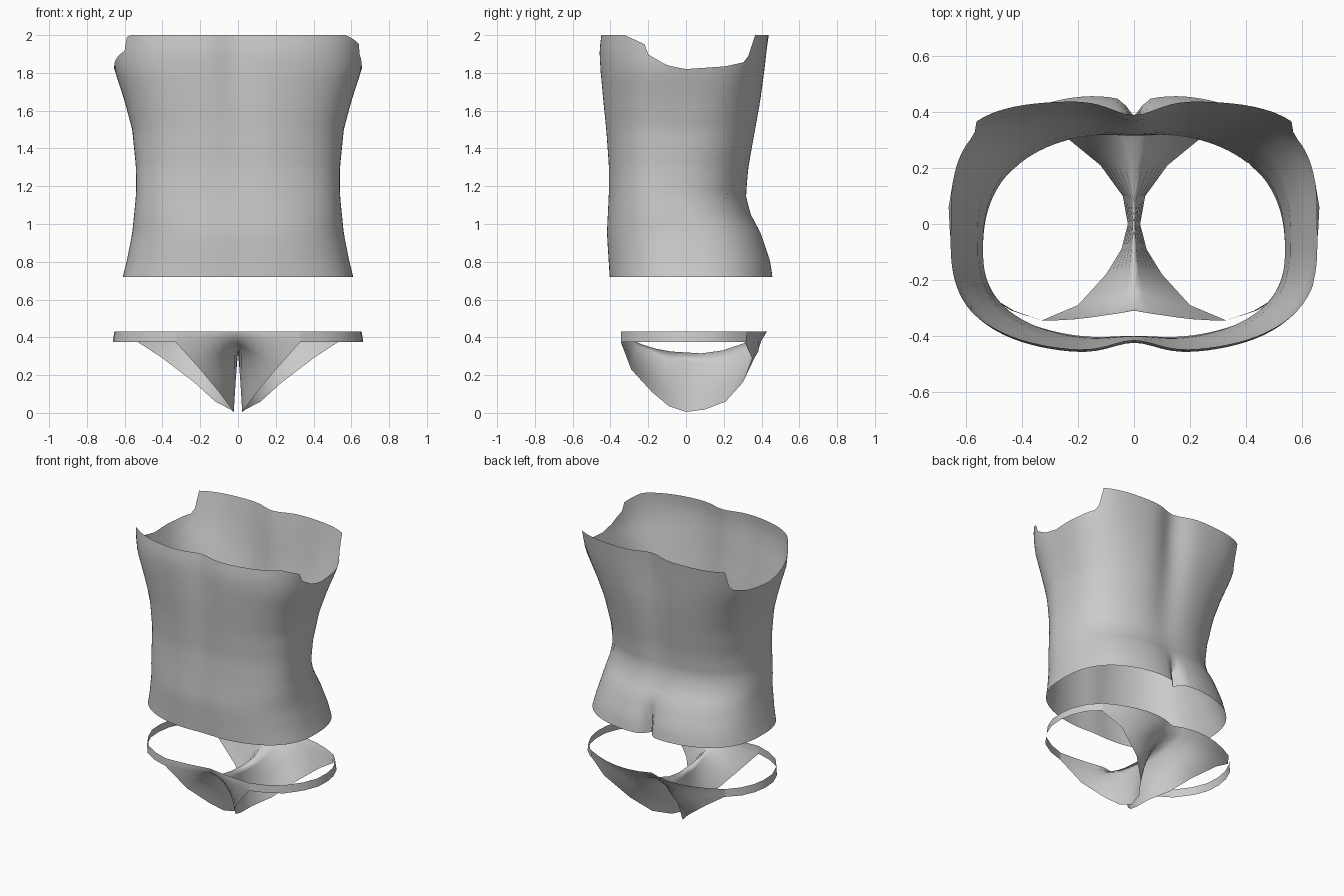
import bpy, math

if "Cube" in bpy.data.objects:
    bpy.data.objects.remove(bpy.data.objects["Cube"])

grey = bpy.data.materials.new("plain_grey")
grey.diffuse_color = (0.6, 0.6, 0.6, 1)
grey.use_nodes = True
grey.node_tree.nodes["Principled BSDF"].inputs["Base Color"].default_value = grey.diffuse_color


def lerp_table(table, v):
    """Smoothly interpolate rows (key, a, b, ...) at key v."""
    if v <= table[0][0]:
        return table[0][1:]
    for p, q in zip(table, table[1:]):
        if v <= q[0]:
            t = (v - p[0]) / (q[0] - p[0])
            return [a + (b - a) * t for a, b in zip(p[1:], q[1:])]
    return table[-1][1:]


def make(name, verts, faces, mirror=False):
    me = bpy.data.meshes.new(name)
    me.from_pydata(verts, [], faces)
    me.materials.append(grey)
    ob = bpy.data.objects.new(name, me)
    bpy.context.collection.objects.link(ob)
    if mirror:
        m = ob.modifiers.new("mirror", 'MIRROR')
        m.merge_threshold = 0.001
    bpy.context.view_layer.objects.active = ob
    ob.select_set(True)
    bpy.ops.object.shade_smooth_by_angle(angle=math.radians(60))
    ob.select_set(False)
    return ob


def grid_faces(rows, cols, closed=False):
    n = cols if closed else cols - 1
    return [(r * cols + c, r * cols + (c + 1) % cols,
             (r + 1) * cols + (c + 1) % cols, (r + 1) * cols + c)
            for r in range(rows - 1) for c in range(n)]


# --- torso shell: z, half width, front y, back y, centre y,
#     front power, back power, front groove, back groove
SECTIONS = [
    (0.72, 0.61, -0.41, 0.465, 0.00, 2.5, 2.6, 0.01, 0.02),
    (0.80, 0.59, -0.415, 0.455, -0.01, 2.5, 2.6, 0.01, 0.02),
    (0.95, 0.56, -0.425, 0.405, -0.04, 2.5, 2.5, 0.01, 0.015),
    (1.05, 0.55, -0.42, 0.35, -0.08, 2.5, 2.4, 0.01, 0.01),
    (1.15, 0.54, -0.415, 0.325, -0.10, 2.5, 2.4, 0.01, 0.01),
    (1.30, 0.54, -0.415, 0.34, -0.09, 2.5, 2.5, 0.015, 0.02),
    (1.50, 0.56, -0.43, 0.375, -0.06, 2.6, 2.7, 0.02, 0.03),
    (1.65, 0.60, -0.445, 0.40, -0.04, 2.7, 2.9, 0.025, 0.04),
    (1.82, 0.655, -0.46, 0.42, -0.02, 2.8, 3.3, 0.035, 0.05),
    (1.92, 0.665, -0.465, 0.43, -0.02, 2.8, 3.7, 0.04, 0.05),
    (2.00, 0.67, -0.455, 0.44, -0.02, 2.8, 4.0, 0.04, 0.05),
]


def torso_point(ang, z):
    a, yf, yb, yc, nf, nb, gf, gb = lerp_table(SECTIONS, z)
    c, s = math.cos(ang), math.sin(ang)
    n, b, g = (nb, yb - yc, gb) if s > 0 else (nf, yc - yf, gf)
    x, y = a * c, b * s
    r = (abs(c) ** n + abs(s) ** n) ** (-1 / n)
    x, y = x * r, y * r
    groove = g * math.exp(-(x / 0.11) ** 2)
    if s > 0:  # narrow cleft low on the back
        groove += 0.06 * max(0, min(1, (0.95 - z) / 0.15)) * math.exp(-(x / 0.03) ** 2)
    return x, yc + y - math.copysign(groove, s), z


# armhole rim height by depth, right side and left side
ARM_BACK = [(0.0, 1.82), (0.22, 1.835), (0.335, 1.86), (0.345, 2.0)]
ARM_R = [(-0.33, 2.0), (-0.215, 1.95), (-0.205, 1.90), (-0.10, 1.84)] + ARM_BACK
ARM_L = [(-0.31, 2.0), (-0.30, 1.92), (-0.20, 1.88), (-0.10, 1.84)] + ARM_BACK

COLS, ROWS = 128, 28
tops = []
for c in range(COLS):
    ang = 2 * math.pi * c / COLS
    x, y, _ = torso_point(ang, 1.94)
    tops.append((ang, lerp_table(ARM_R if x > 0 else ARM_L, y)[0]))
verts = [torso_point(ang, 0.72 + (top - 0.72) * r / (ROWS - 1))
         for r in range(ROWS) for ang, top in tops]
make("torso_shell", verts, grid_faces(ROWS, COLS, True))

# --- lower panel, right half: centre fold, middle and leg edge of each row
PANEL = [
    ((0, -.31, .43), (.17, -.335, .43), (.33, -.345, .43)),
    ((0, -.30, .40), (.16, -.335, .385), (.33, -.345, .375)),
    ((0, -.24, .365), (.10, -.27, .31), (.20, -.29, .23)),
    ((0, -.16, .34), (.05, -.17, .25), (.10, -.18, .11)),
    ((0, -.08, .325), (.025, -.085, .18), (.045, -.09, .035)),
    ((0, 0, .32), (.012, 0, .17), (.022, 0, .005)),
    ((0, .08, .315), (.02, .09, .17), (.04, .10, .018)),
    ((0, .19, .33), (.08, .22, .20), (.12, .21, .06)),
    ((0, .28, .36), (.13, .33, .27), (.23, .30, .16)),
    ((0, .34, .38), (.20, .385, .34), (.40, .35, .29)),
    ((0, .37, .40), (.25, .40, .385), (.53, .31, .375)),
    ((0, .385, .43), (.25, .425, .43), (.53, .32, .43)),
]
SEG = 6
verts = []
for c, m, l in PANEL:
    for i in range(SEG + 1):
        t = i / SEG
        wc, wm, wl = (1 - t) * (1 - 2 * t), 4 * t * (1 - t), t * (2 * t - 1)
        verts.append([wc * p + wm * q + wl * s for p, q, s in zip(c, m, l)])
make("lower_panel", verts, grid_faces(len(PANEL), SEG + 1), mirror=True)

# --- side strap of the waistband
STRAP = [(.33, -.345), (.43, -.31), (.53, -.25), (.61, -.14), (.65, -.04),
         (.655, .06), (.64, .15), (.60, .24), (.53, .32)]
verts = [(x + (0.008 if z < .4 and 0 < i < 8 else 0), y, z)
         for z in (.375, .43) for i, (x, y) in enumerate(STRAP)]
make("waist_strap", verts, grid_faces(2, len(STRAP)), mirror=True)
